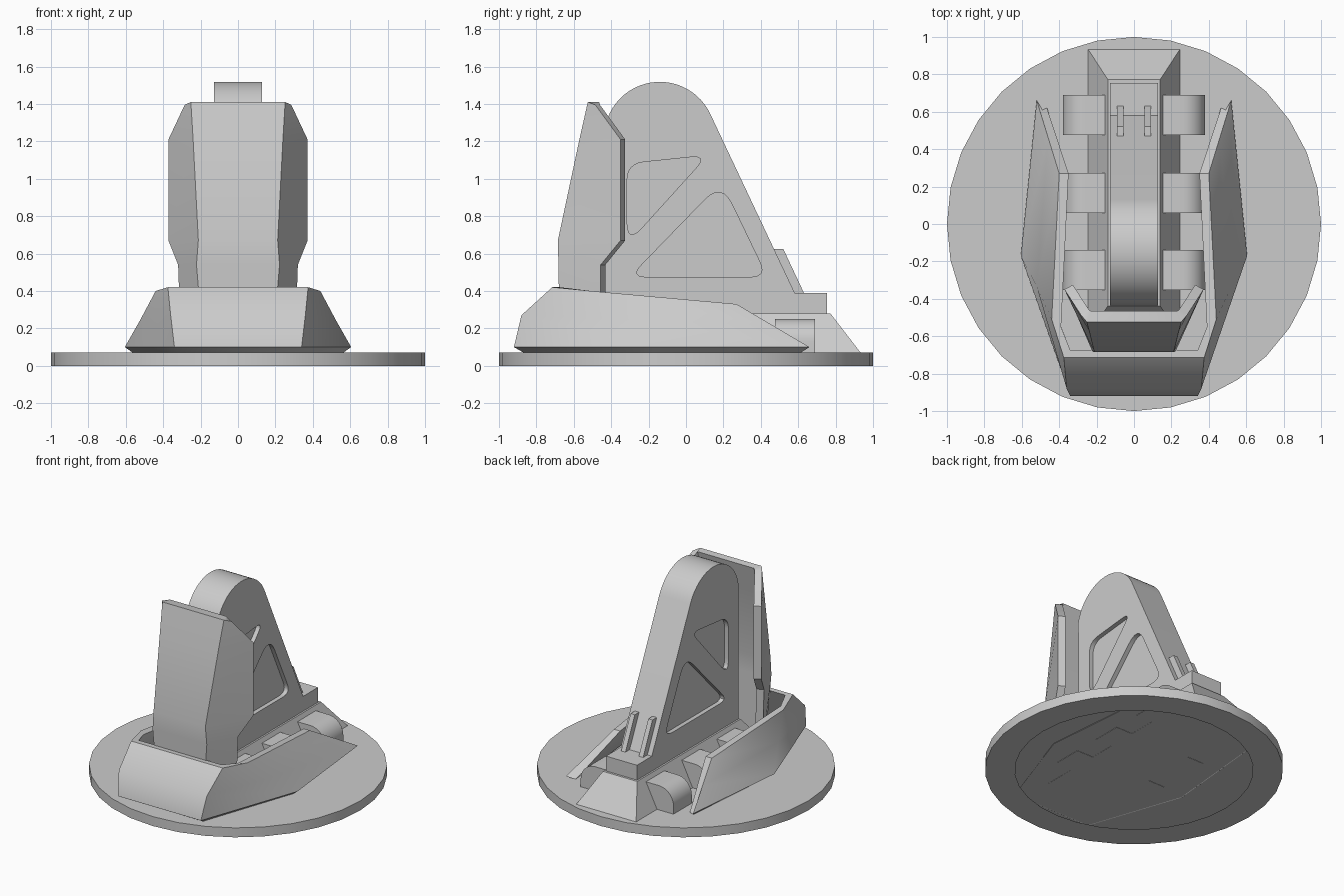
import bpy
import bmesh
from math import cos, sin, radians
from mathutils import Vector

cube = bpy.data.objects.get("Cube")
if cube:
    bpy.data.objects.remove(cube, do_unlink=True)

grey = bpy.data.materials.new("plain grey")
grey.use_nodes = True
GREY = (0.6, 0.6, 0.6, 1)
grey.diffuse_color = GREY
for node in grey.node_tree.nodes:
    if node.type == 'BSDF_PRINCIPLED':
        node.inputs["Base Color"].default_value = GREY

PLATE_TOP = 0.07
FOOTING = 0.068  # parts sink just through the plate's top skin


def finish(name, bm):
    bmesh.ops.recalc_face_normals(bm, faces=bm.faces)
    mesh = bpy.data.meshes.new(name)
    bm.to_mesh(mesh)
    bm.free()
    mesh.materials.append(grey)
    ob = bpy.data.objects.new(name, mesh)
    bpy.context.collection.objects.link(ob)
    return ob


def activate(ob):
    bpy.ops.object.select_all(action='DESELECT')
    ob.select_set(True)
    bpy.context.view_layer.objects.active = ob


def smooth(ob, angle=30):
    activate(ob)
    bpy.ops.object.shade_smooth_by_angle(angle=radians(angle))


def loft(name, rings, caps=None):
    """Join closed rings of points; caps lists the index loops closing each end."""
    bm = bmesh.new()
    rows = [[bm.verts.new(p) for p in ring] for ring in rings]
    n = len(rows[0])
    for r, s in zip(rows, rows[1:]):
        for i in range(n):
            j = (i + 1) % n
            bm.faces.new((r[i], r[j], s[j], s[i]))
    for row in (rows[0], rows[-1]):
        for loop in caps or [range(n)]:
            bm.faces.new([row[i] for i in loop])
    return finish(name, bm)


def prism(name, profile, a, b, axis='X'):
    """Extrude a (horizontal, z) profile from a to b along x or y."""
    def place(t):
        return [(t, u, v) if axis == 'X' else (u, t, v) for u, v in profile]
    return loft(name, [place(a), place(b)])


def mirror(points):
    return [(-x, y, z) for x, y, z in points]


def arc(cx, cz, r, start, end, steps):
    return [(cx + r * cos(radians(start + (end - start) * i / steps)),
             cz + r * sin(radians(start + (end - start) * i / steps)))
            for i in range(steps + 1)]


def rounded(corners, steps=6):
    """Round each (u, v, cut) corner, starting the curve cut away from it."""
    points = [Vector(c[:2]) for c in corners]
    out = []
    for i, c in enumerate(points):
        cut = corners[i][2]
        p = c + (points[i - 1] - c).normalized() * cut
        q = c + (points[(i + 1) % len(points)] - c).normalized() * cut
        for k in range(steps + 1):
            t = k / steps
            out.append(tuple(p * (1 - t) ** 2 + c * 2 * t * (1 - t) + q * t * t))
    return out


# Round ground plate: a hollow shell with a wide opening underneath
bm = bmesh.new()
bmesh.ops.create_cone(bm, cap_ends=True, segments=32, radius1=1, radius2=1, depth=PLATE_TOP)
bmesh.ops.translate(bm, verts=bm.verts, vec=(0, 0, PLATE_TOP / 2))
underside = min(bm.faces, key=lambda f: f.calc_center_median().z)
bmesh.ops.inset_region(bm, faces=[underside], thickness=0.2)
bmesh.ops.delete(bm, geom=[underside], context='FACES')
smooth(finish("ground_plate", bm))


# Plinth, sloped on all four sides
def rectangle(x, front, back, z):
    return [(-x, front, z), (x, front, z), (x, back, z), (-x, back, z)]


loft("plinth", [rectangle(0.246, -0.6, 0.935, FOOTING), rectangle(0.14, -0.438, 0.772, 0.28)])

# Tall fin with a round top, a rear step and triangular pockets in both sides
fin = prism("fin", [(-0.43, 1.2), (-0.43, 0.27), (0.755, 0.27), (0.755, 0.39), (0.581, 0.39)]
            + arc(-0.14, 1.22, 0.298, 25, 172, 24), -0.127, 0.127)
pockets = [
    rounded([(-0.315, 1.08, 0.09), (0.115, 1.125, 0.09), (-0.315, 0.65, 0.12)]),
    rounded([(0.19, 0.98, 0.13), (0.433, 0.475, 0.09), (-0.3, 0.475, 0.09)]),
]
for shape in pockets:
    for side in (-1, 1):
        cutter = prism("pocket_cutter", shape, side * 0.095, side * 0.2)
        cutter.hide_render = True
        activate(fin)
        mod = fin.modifiers.new("pocket", 'BOOLEAN')
        mod.operation = 'DIFFERENCE'
        mod.solver = 'EXACT'
        mod.object = cutter
        bpy.ops.object.modifier_apply(modifier=mod.name)
        bpy.data.objects.remove(cutter, do_unlink=True)
smooth(fin)

# Pair of slanted lugs on the rear slope
for side, label in ((1, "left"), (-1, "right")):
    prism(f"rear_lug_{label}", [(0.45, 0.625), (0.52, 0.625), (0.635, 0.38), (0.57, 0.38)],
          side * 0.055, side * 0.09)

# Rounded feet along both sides of the plinth
for side, label in ((1, "left"), (-1, "right")):
    outline = [(0.14, FOOTING), (0.38, FOOTING)] + arc(0.26, 0.13, 0.12, 0, 90, 10) + [(0.14, 0.25)]
    profile = [(side * x, z) for x, z in outline]
    for place, y in (("front", -0.245), ("middle", 0.165), ("rear", 0.582)):
        smooth(prism(f"{place}_foot_{label}", profile, y - 0.107, y + 0.107, 'Y'))

# Low wrap-around skirt: sections run from the rear end to the front corner
skirt = [
    [(0.49, 0.61, FOOTING), (0.52, 0.66, 0.1), (0.46, 0.465, 0.215),
     (0.40, 0.27, 0.33), (0.35, 0.27, 0.33), (0.465, 0.62, 0.08)],
    [(0.56, -0.17, FOOTING), (0.605, -0.17, 0.1), (0.52, -0.335, 0.25),
     (0.44, -0.51, 0.40), (0.39, -0.55, 0.40), (0.54, -0.17, 0.08)],
    [(0.32, -0.865, FOOTING), (0.34, -0.92, 0.1), (0.36, -0.88, 0.27),
     (0.375, -0.715, 0.42), (0.34, -0.675, 0.42), (0.31, -0.83, 0.08)],
]
smooth(loft("skirt", skirt + [mirror(s) for s in reversed(skirt)]), 40)

# Upright front shield, folded back at both sides
# Each row: front fold x, y, z, then wing edge x, y, z
shield = [
    (0.185, -0.675, 0.10, 0.305, -0.458, 0.10),
    (0.222, -0.682, 0.54, 0.32, -0.456, 0.54),
    (0.212, -0.685, 0.67, 0.372, -0.35, 0.67),
    (0.24, -0.57, 1.21, 0.372, -0.35, 1.21),
    (0.252, -0.525, 1.41, 0.285, -0.485, 1.395),
]
rings = []
for fx, fy, fz, wx, wy, wz in shield:
    half = [(fx, fy, fz), (wx, wy, wz), (wx - 0.045, wy + 0.025, wz), (fx - 0.02, fy + 0.06, fz)]
    rings.append(half + mirror(reversed(half)))
smooth(loft("front_shield", rings, caps=[(0, 1, 2, 3), (0, 3, 4, 7), (4, 5, 6, 7)]))
